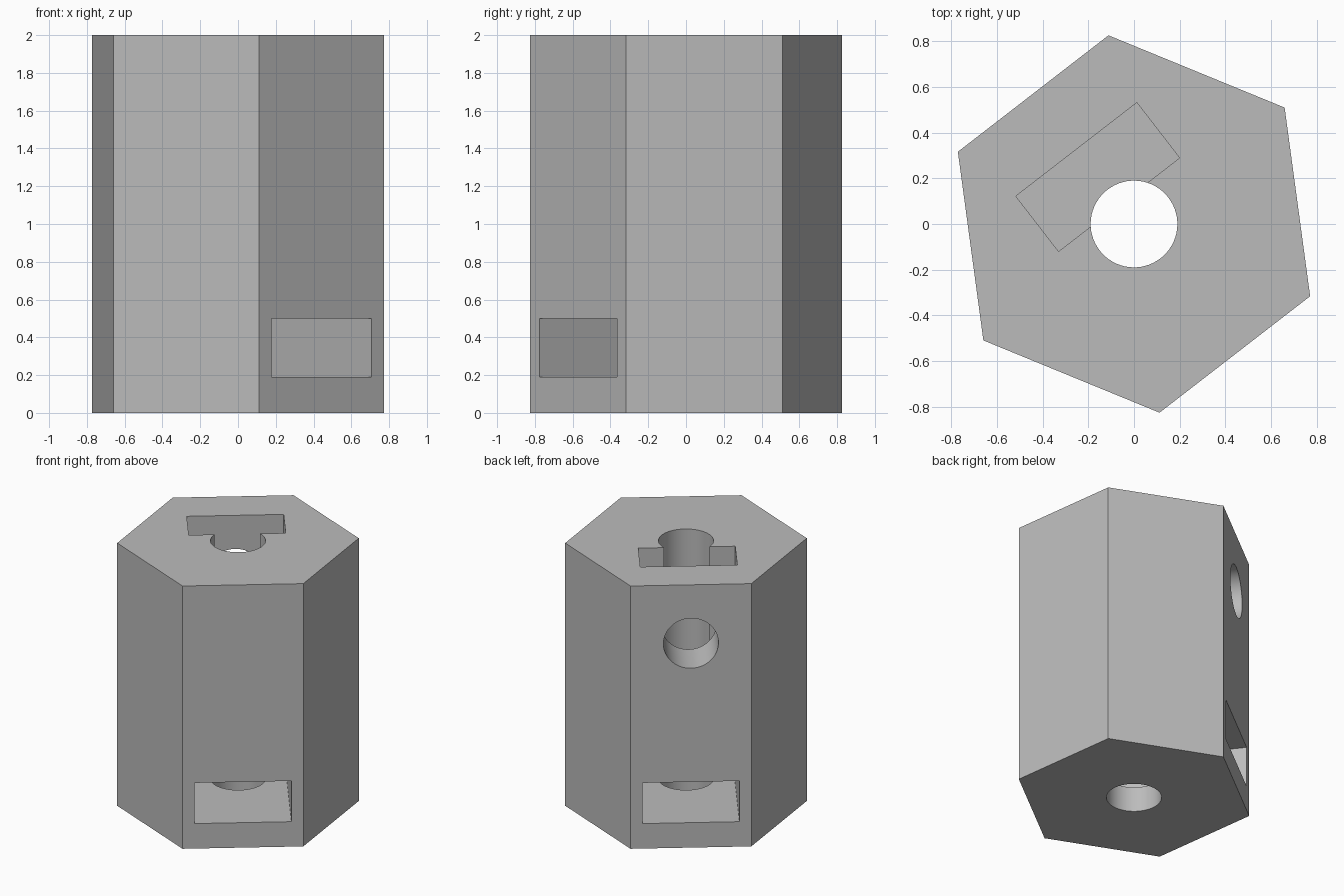
import bpy, bmesh, math
from mathutils import Matrix, Vector

old = bpy.data.objects.get("Cube")
if old:
    bpy.data.objects.remove(old, do_unlink=True)

HEIGHT = 2.0
RADIUS = 0.834
HOLE = 0.19
# The local x axis points through the slotted face
TURN = Matrix.Rotation(math.radians(-52.3), 4, 'Z')

grey = bpy.data.materials.new("plain grey")
grey.use_nodes = True
colour = (0.5, 0.5, 0.5, 1)
grey.diffuse_color = colour
grey.node_tree.nodes["Principled BSDF"].inputs["Base Color"].default_value = colour


def finish(name, bm):
    bm.transform(TURN)
    mesh = bpy.data.meshes.new(name)
    bm.to_mesh(mesh)
    bm.free()
    mesh.materials.append(grey)
    obj = bpy.data.objects.new(name, mesh)
    bpy.context.collection.objects.link(obj)
    return obj


def prism(name, sides, radius, length, centre, axis='Z'):
    bm = bmesh.new()
    place = Matrix.Translation(centre)
    if axis == 'X':
        place = place @ Matrix.Rotation(math.pi / 2, 4, 'Y')
    bmesh.ops.create_cone(bm, cap_ends=True, segments=sides, radius1=radius,
                          radius2=radius, depth=length, matrix=place)
    return finish(name, bm)


def box(name, low, high):
    low, high = Vector(low), Vector(high)
    bm = bmesh.new()
    place = Matrix.Translation((low + high) / 2) @ Matrix.Diagonal((high - low).to_4d())
    place[3][3] = 1
    bmesh.ops.create_cube(bm, size=1, matrix=place)
    return finish(name, bm)


# Hexagonal body
body = prism("hexagonal_body", 6, RADIUS, HEIGHT, (0, 0, HEIGHT / 2))

# Through slot, top pocket, vertical bore and side hole into the pocket
cutters = [
    box("slot_cutter", (-1, -0.335, 0.19), (1, 0.335, 0.5)),
    box("pocket_cutter", (-0.413, -0.335, 1.22), (-0.107, 0.335, 2.2)),
    prism("bore_cutter", 64, HOLE, 3, (0, 0, 1)),
    prism("side_hole_cutter", 64, HOLE, 0.8, (-0.66, 0, 1.555), 'X'),
]

bpy.ops.object.select_all(action='DESELECT')
body.select_set(True)
bpy.context.view_layer.objects.active = body
for cutter in cutters:
    cutter.hide_render = True
    cut = body.modifiers.new(cutter.name, 'BOOLEAN')
    cut.operation = 'DIFFERENCE'
    cut.solver = 'EXACT'
    cut.object = cutter
    bpy.ops.object.modifier_apply(modifier=cut.name)
    bpy.data.objects.remove(cutter, do_unlink=True)

# Round holes smooth, flat faces crisp
bpy.ops.object.shade_smooth_by_angle(angle=math.radians(30))
